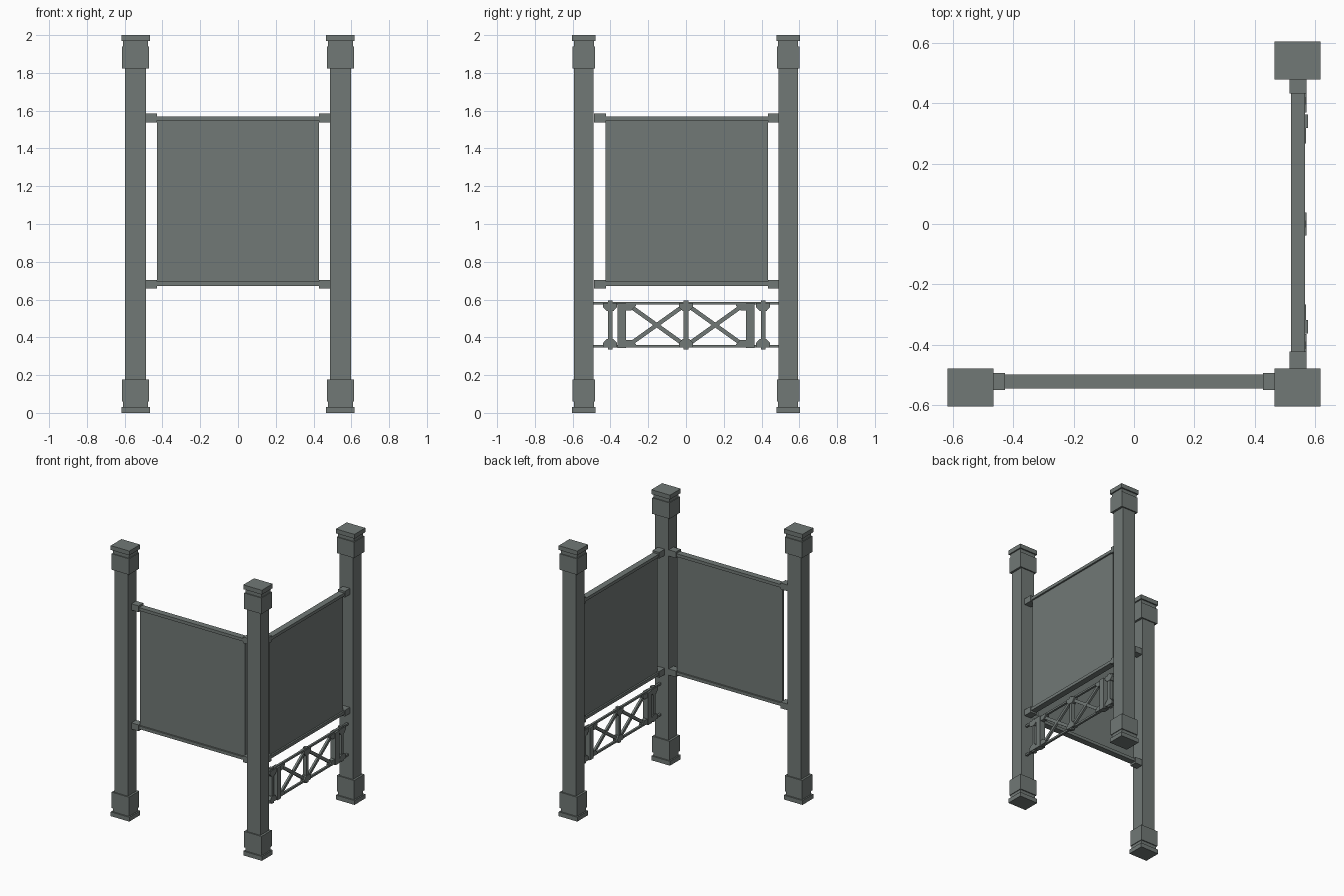
import bpy, bmesh, math
from mathutils import Matrix

if "Cube" in bpy.data.objects:
    bpy.data.objects.remove(bpy.data.objects["Cube"])

grey = bpy.data.materials.new("slate grey paint")
grey.diffuse_color = (0.165, 0.19, 0.18, 1)
grey.use_nodes = True
grey.node_tree.nodes["Principled BSDF"].inputs["Base Color"].default_value = grey.diffuse_color


def finish(name, bm):
    bmesh.ops.recalc_face_normals(bm, faces=bm.faces)
    me = bpy.data.meshes.new(name)
    bm.to_mesh(me)
    bm.free()
    me.materials.append(grey)
    ob = bpy.data.objects.new(name, me)
    bpy.context.collection.objects.link(ob)
    return ob


def add_box(bm, x0, x1, y0, y1, z0, z1):
    m = Matrix.Translation(((x0 + x1) / 2, (y0 + y1) / 2, (z0 + z1) / 2))
    m = m @ Matrix.Diagonal((x1 - x0, y1 - y0, z1 - z0, 1))
    bmesh.ops.create_cube(bm, size=1, matrix=m)


def box(name, *b):
    bm = bmesh.new()
    add_box(bm, *b)
    return finish(name, bm)


def plate(name, pts, x0, x1):
    """Extrude a (y, z) outline along x."""
    bm = bmesh.new()
    a = [bm.verts.new((x0, y, z)) for y, z in pts]
    b = [bm.verts.new((x1, y, z)) for y, z in pts]
    bm.faces.new(a)
    bm.faces.new(b[::-1])
    n = len(pts)
    for i in range(n):
        bm.faces.new((a[i], a[(i + 1) % n], b[(i + 1) % n], b[i]))
    return finish(name, bm)


# posts: shaft, with stepped base and mirrored capital
def post(name, cx, cy):
    bm = bmesh.new()
    add_box(bm, cx - .055, cx + .055, cy - .051, cy + .051, .17, 1.83)
    steps = [(0, .032, .076, .063), (.032, .06, .066, .053), (.06, .178, .071, .06)]
    for z0, z1, hx, hy in steps:
        for a, b in ((z0, z1), (2 - z1, 2 - z0)):
            add_box(bm, cx - hx, cx + hx, cy - hy, cy + hy, a, b)
    finish(name, bm)


post("front_left_post", -.542, -.541)
post("front_right_post", .542, -.541)
post("back_right_post", .542, .541)


# screens: built along x, then turned for the right side
def screen(name, matrix):
    bm = bmesh.new()
    add_box(bm, -.43, .43, -.011, .011, .69, 1.55)
    for z0, z1 in ((.672, .695), (1.547, 1.57)):
        add_box(bm, -.43, .43, -.023, .023, z0, z1)
    for s in (-1, 1):
        for z in (.681, 1.561):
            x0, x1 = sorted((s * .428, s * .492))
            add_box(bm, x0, x1, -.028, .028, z - .023, z + .023)
    bm.transform(matrix)
    finish(name, bm)


screen("front_screen", Matrix.Translation((0, -.522, 0)))
screen("side_screen", Matrix.Translation((.543, .005, 0)) @ Matrix.Rotation(math.pi / 2, 4, 'Z'))

# low lattice railing on the right side
CX, CZ = .554, .465
for z in (.352, .58):
    box("lattice_rail", CX - .008, CX + .008, -.492, .492, z - .007, z + .007)
for y in (-.402, 0, .408):
    box("lattice_thin_upright", CX - .014, CX + .014, y - .012, y + .012, .335, .595)
    for s in (-1, 1):
        outline = [(-.038, .118), (.038, .118), (.038, .096), (.018, .074), (-.018, .074), (-.038, .096)]
        plate("lattice_bracket", [(y + p, CZ + s * q) for p, q in outline], CX - .017, CX + .017)
for m in (-1, 1):
    y0, y1 = sorted((m * .318, m * .362))
    box("lattice_wide_upright", CX - .022, CX + .022, y0, y1, .343, .582)
    for s in (-1, 1):
        outline = [(.32, .115), (.266, .115), (.266, .1), (.288, .078), (.32, .078)]
        plate("lattice_gusset", [(m * p, CZ + s * q) for p, q in outline], CX - .015, CX + .015)
        # diagonal brace
        bm = bmesh.new()
        add_box(bm, -.008, .008, -.172, .172, -.011, .011)
        bm.transform(Matrix.Translation((CX + .001 * s, m * .155, CZ))
                     @ Matrix.Rotation(s * math.atan2(.2, .28), 4, 'X'))
        finish("lattice_brace", bm)
